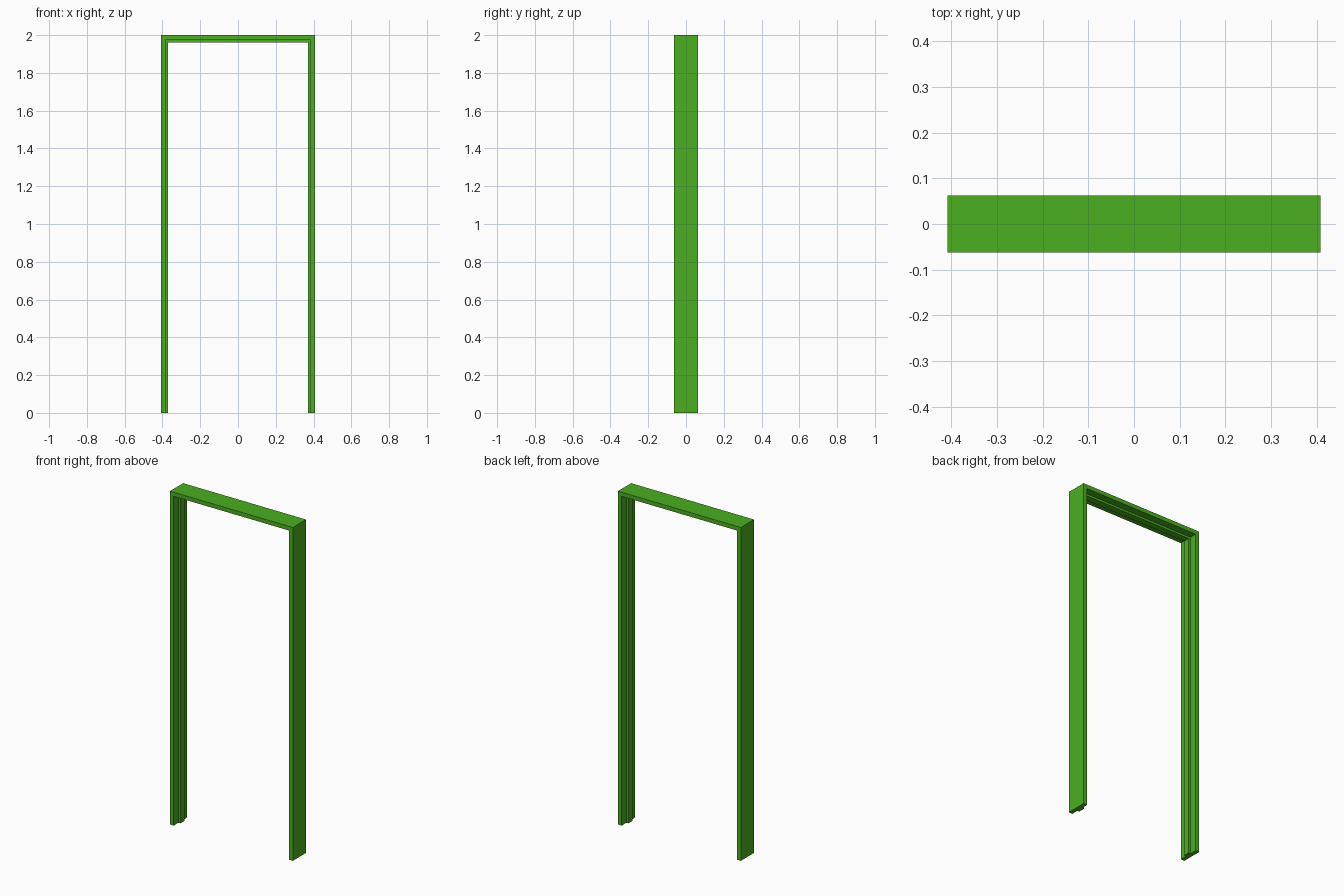
import bpy, bmesh

if "Cube" in bpy.data.objects:
    bpy.data.objects.remove(bpy.data.objects["Cube"])

HALF_W, HEIGHT, HALF_D = 0.408, 2.0, 0.0625
LINING, STOP, STOP_HALF = 0.025, 0.038, 0.019

# Rebated section: (inset from outer face, depth in y)
profile = [(0, -HALF_D), (LINING, -HALF_D), (LINING, -STOP_HALF), (STOP, -STOP_HALF),
           (STOP, STOP_HALF), (LINING, STOP_HALF), (LINING, HALF_D), (0, HALF_D)]

# Section stations: left foot, left mitre, right mitre, right foot
stations = [(-1, False), (-1, True), (1, True), (1, False)]

bm = bmesh.new()
rings = [[bm.verts.new((side * (HALF_W - inset), y, HEIGHT - inset if top else 0))
          for inset, y in profile] for side, top in stations]

# Sweep the section up, across the head and down
n = len(profile)
for a, b in zip(rings, rings[1:]):
    for i in range(n):
        j = (i + 1) % n
        bm.faces.new((a[i], a[j], b[j], b[i]))

# Close the feet
bm.faces.new(rings[0])
bm.faces.new(rings[-1])
bmesh.ops.recalc_face_normals(bm, faces=bm.faces)

mesh = bpy.data.meshes.new("door_frame")
bm.to_mesh(mesh)
bm.free()
frame = bpy.data.objects.new("door_frame", mesh)
bpy.context.collection.objects.link(frame)

# Green paint
paint = bpy.data.materials.new("green_paint")
paint.diffuse_color = (0.07, 0.43, 0.015, 1)
paint.use_nodes = True
paint.node_tree.nodes["Principled BSDF"].inputs["Base Color"].default_value = paint.diffuse_color
mesh.materials.append(paint)
